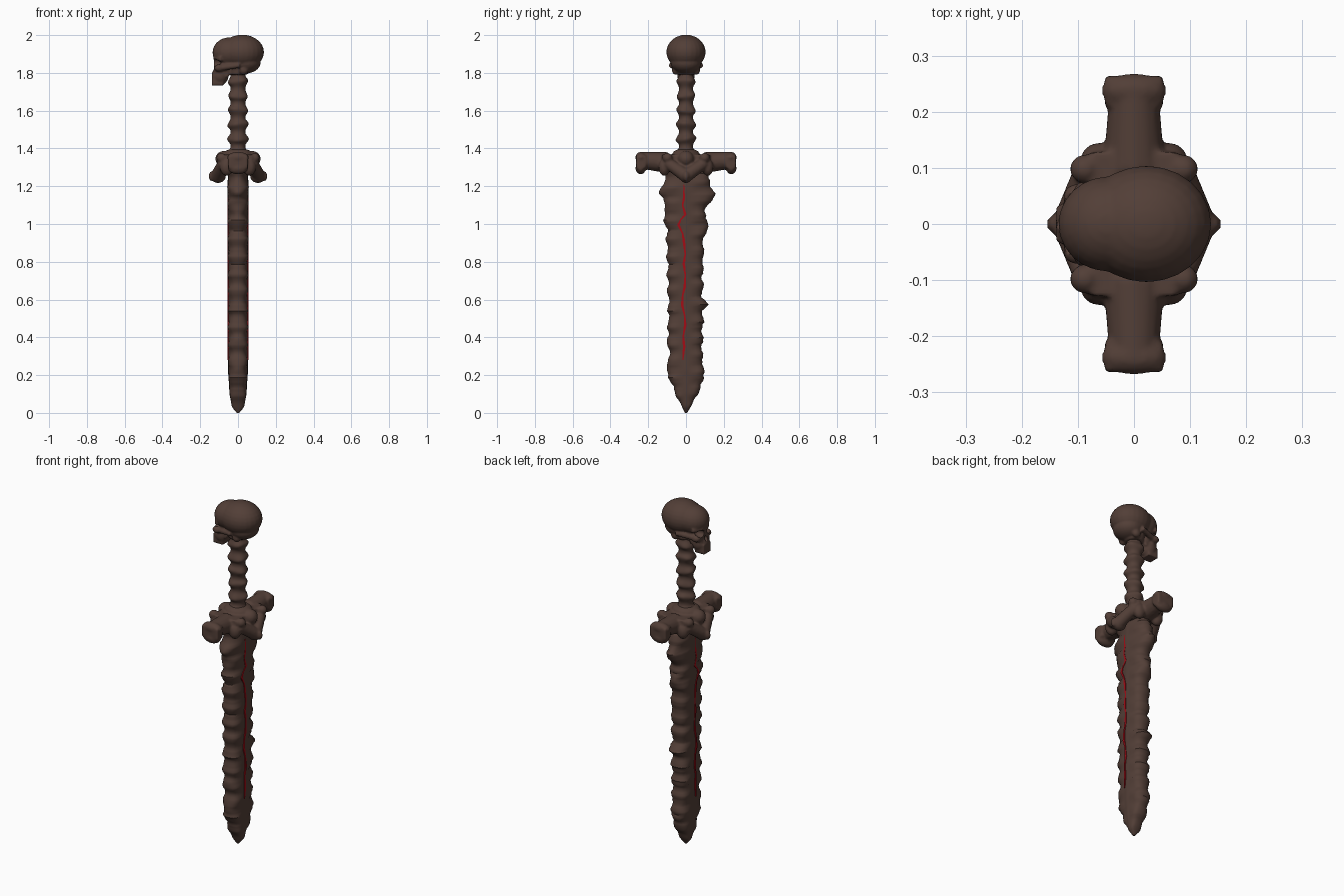
import bpy, bmesh, math, random
from mathutils import Vector, Matrix

if "Cube" in bpy.data.objects:
    bpy.data.objects.remove(bpy.data.objects["Cube"])

random.seed(4)

def material(name, rgb):
    m = bpy.data.materials.new(name)
    m.diffuse_color = (*rgb, 1)
    m.use_nodes = True
    m.node_tree.nodes["Principled BSDF"].inputs["Base Color"].default_value = m.diffuse_color
    return m

BONE = material("dark_brown_bone", (0.085, 0.049, 0.038))
RED = material("blood_red", (0.36, 0.004, 0.008))

def finish(name, bm, mat, angle=50):
    bmesh.ops.recalc_face_normals(bm, faces=bm.faces)
    me = bpy.data.meshes.new(name)
    bm.to_mesh(me)
    bm.free()
    ob = bpy.data.objects.new(name, me)
    bpy.context.collection.objects.link(ob)
    me.materials.append(mat)
    bpy.ops.object.select_all(action='DESELECT')
    ob.select_set(True)
    bpy.context.view_layer.objects.active = ob
    bpy.ops.object.shade_smooth_by_angle(angle=math.radians(angle))
    return ob

def fuse(ob, voxel, smooth):
    r = ob.modifiers.new("fuse", 'REMESH')
    r.mode, r.voxel_size, r.use_smooth_shade = 'VOXEL', voxel, True
    s = ob.modifiers.new("soften", 'SMOOTH')
    s.iterations, s.factor = smooth, 0.5

def blob(bm, loc, size):
    m = Matrix.Translation(loc) @ Matrix.Diagonal((*size, 1))
    bmesh.ops.create_uvsphere(bm, u_segments=24, v_segments=14, radius=1, matrix=m)

def block(bm, loc, size):
    m = Matrix.Translation(loc) @ Matrix.Diagonal((*size, 1))
    bmesh.ops.create_cube(bm, size=2, matrix=m)

def bone(bm, a, b, r1, r2):
    a, b = Vector(a), Vector(b)
    d = b - a
    m = Matrix.Translation((a + b) / 2) @ d.to_track_quat('Z', 'Y').to_matrix().to_4x4()
    bmesh.ops.create_cone(bm, cap_ends=True, segments=14, radius1=r1, radius2=r2,
                          depth=d.length, matrix=m)

def lerp(table, z):
    for (z0, v0), (z1, v1) in zip(table, table[1:]):
        if z <= z1:
            return v0 + (v1 - v0) * (z - z0) / (z1 - z0)
    return table[-1][1]

def loft(bm, rings):
    rows = [[bm.verts.new(p) for p in ring] for ring in rings]
    n = len(rows[0])
    for a, b in zip(rows, rows[1:]):
        for i in range(n):
            bm.faces.new((a[i], a[(i + 1) % n], b[(i + 1) % n], b[i]))
    bm.faces.new(rows[0])
    bm.faces.new(rows[-1])

# Blade: ragged edges, thick rounded diamond section
LEFT = [(0, .006), (.11, .06), (.19, .09), (.23, .106), (.28, .09), (.36, .092), (.39, .104),
        (.43, .092), (.9, .10), (.97, .103), (1.05, .12), (1.11, .105), (1.165, .15),
        (1.2, .118), (1.29, .112)]
RIGHT = [(0, .006), (.095, .06), (.15, .078), (.17, .1), (.2, .085), (.24, .098), (.28, .085),
         (.54, .09), (.57, .116), (.61, .088), (.94, .092), (.995, .127), (1.03, .1),
         (1.07, .097), (1.165, .16), (1.21, .12), (1.29, .118)]
THICK = [(0, .006), (.03, .032), (.1, .045), (.22, .052), (1.0, .054), (1.18, .057), (1.29, .05)]
QUAD = [(0, 1), (.1, .97), (.32, .95), (.6, .9), (.82, .76), (.95, .5), (1, .16)]
bm = bmesh.new()
rings = []
N = 110
for k in range(N + 1):
    z = 1.29 * k / N
    t, ring = lerp(THICK, z), []
    fade = min(1, z / .15)
    scal = [.006 * fade * math.sin(z * 68 + p) + random.uniform(-.003, .003) * fade for p in (0, 2)]
    for sy, tab, quad, sx in ((1, RIGHT, QUAD, 1), (1, RIGHT, QUAD[::-1], -1),
                              (-1, LEFT, QUAD[1:], -1), (-1, LEFT, QUAD[:0:-1], 1)):
        w, s = lerp(tab, z), scal[0 if sy > 0 else 1]
        base = min(w, .094)
        for u, v in quad:
            # only the outer rim follows the spikes and scallops
            y = base * u + (w - base + s) * u ** 4
            x = t * v + (s * .9 if .5 < u < .98 else 0)
            ring.append((sx * max(x, .003), sy * y, z))
    # the two centre points are shared between the halves
    rings.append(ring)
loft(bm, rings)
blade = finish("blade", bm, BONE, 45)

# Red cracks down both blade faces
CRACK = [(1.21, -.012), (1.15, -.008), (1.1, -.018), (1.05, -.004), (1.02, -.03), (.995, -.04),
         (.95, -.018), (.915, -.012), (.84, -.004), (.79, -.012), (.73, -.004), (.67, -.006),
         (.62, -.018), (.57, -.02), (.52, -.008), (.465, -.004), (.41, -.014), (.35, -.01), (.28, -.016)]
for side, label in ((1, "right"), (-1, "left")):
    bm = bmesh.new()
    rings = []
    for i, (z, y) in enumerate(CRACK):
        w = .002 if i in (0, len(CRACK) - 1) else (.007 if i % 2 else .004)
        out = side * .0555
        rings.append([(side * .048, y - w, z), (out, y - w, z), (out, y + w, z), (side * .048, y + w, z)])
    loft(bm, rings)
    finish("crack_" + label, bm, RED, 20)

# Grip: stacked vertebrae
bm = bmesh.new()
rings = []
M, S = 72, 20
for k in range(M + 1):
    z = 1.36 + .46 * k / M
    ph = (z - 1.45) / .076
    bulge = (.5 + .5 * math.cos(2 * math.pi * ph)) ** 1.3
    r = .039 + .015 * bulge
    ring = []
    for i in range(S):
        a = 2 * math.pi * i / S
        q = r * (1 + .07 * bulge * math.cos(4 * a + round(ph)))
        tilt = .006 * math.sin(a + round(ph) * 2) * bulge
        ring.append((q * math.cos(a), q * .95 * math.sin(a), z + tilt))
    rings.append(ring)
loft(bm, rings)
finish("spine_grip", bm, BONE, 60)

# Guard: fused bones, knobbed arms along y, V-shaped tusks on each face
bm = bmesh.new()
block(bm, (0, 0, 1.325), (.075, .128, .042))
blob(bm, (0, 0, 1.375), (.075, .07, .025))
for sy in (-1, 1):
    bone(bm, (0, sy * .1, 1.325), (0, sy * .24, 1.338), .056, .044)
    blob(bm, (0, sy * .238, 1.352), (.058, .03, .03))
    block(bm, (0, sy * .238, 1.33), (.052, .026, .034))
    blob(bm, (0, sy * .24, 1.295), (.054, .027, .032))
    for sx in (-1, 1):
        blob(bm, (sx * .088, sy * .098, 1.35), (.026, .026, .026))
        bone(bm, (sx * .075, sy * .1, 1.325), (sx * .11, 0, 1.255), .03, .036)
        blob(bm, (sx * .06, sy * .115, 1.3), (.035, .03, .045))
for sx in (-1, 1):
    blob(bm, (sx * .075, 0, 1.345), (.045, .042, .042))
    blob(bm, (sx * .105, 0, 1.255), (.042, .034, .038))
    blob(bm, (sx * .14, 0, 1.253), (.016, .016, .026))
guard = finish("bone_guard", bm, BONE)
fuse(guard, .007, 2)

# Skull pommel, facing -x
bm = bmesh.new()
blob(bm, (.022, 0, 1.91), (.116, .104, .092))
blob(bm, (-.045, 0, 1.908), (.09, .085, .08))
blob(bm, (.04, 0, 1.855), (.08, .082, .058))
block(bm, (-.088, 0, 1.825), (.038, .038, .045))
blob(bm, (-.095, 0, 1.785), (.045, .046, .05))
block(bm, (-.108, 0, 1.762), (.03, .034, .028))
for sy in (-1, 1):
    bone(bm, (-.118, sy * .012, 1.878), (-.085, sy * .07, 1.875), .017, .015)
    bone(bm, (-.1, sy * .045, 1.826), (.01, sy * .08, 1.84), .017, .013)
    blob(bm, (-.1, sy * .05, 1.826), (.026, .022, .02))
    blob(bm, (.03, sy * .055, 1.815), (.025, .02, .025))
bone(bm, (0, 0, 1.79), (0, 0, 1.86), .05, .06)
skull = finish("skull_pommel", bm, BONE)
fuse(skull, .006, 3)

# Eye sockets and nose cavity
bm = bmesh.new()
for sy in (-1, 1):
    blob(bm, (-.122, sy * .036, 1.854), (.038, .023, .021))
blob(bm, (-.138, 0, 1.818), (.026, .012, .018))
cutter = finish("socket_cutter", bm, BONE)
cutter.hide_render = True
cutter.hide_viewport = False
cutter.display_type = 'WIRE'
cut = skull.modifiers.new("sockets", 'BOOLEAN')
cut.operation, cut.object, cut.solver = 'DIFFERENCE', cutter, 'EXACT'
bpy.context.view_layer.objects.active = skull
for mod in list(skull.modifiers):
    bpy.ops.object.modifier_apply(modifier=mod.name)
bpy.data.objects.remove(cutter)

# Remove doubled centre points on the blade ridges
bm = bmesh.new()
bm.from_mesh(blade.data)
bmesh.ops.remove_doubles(bm, verts=bm.verts, dist=.0004)
bmesh.ops.recalc_face_normals(bm, faces=bm.faces)
bm.to_mesh(blade.data)
bm.free()
